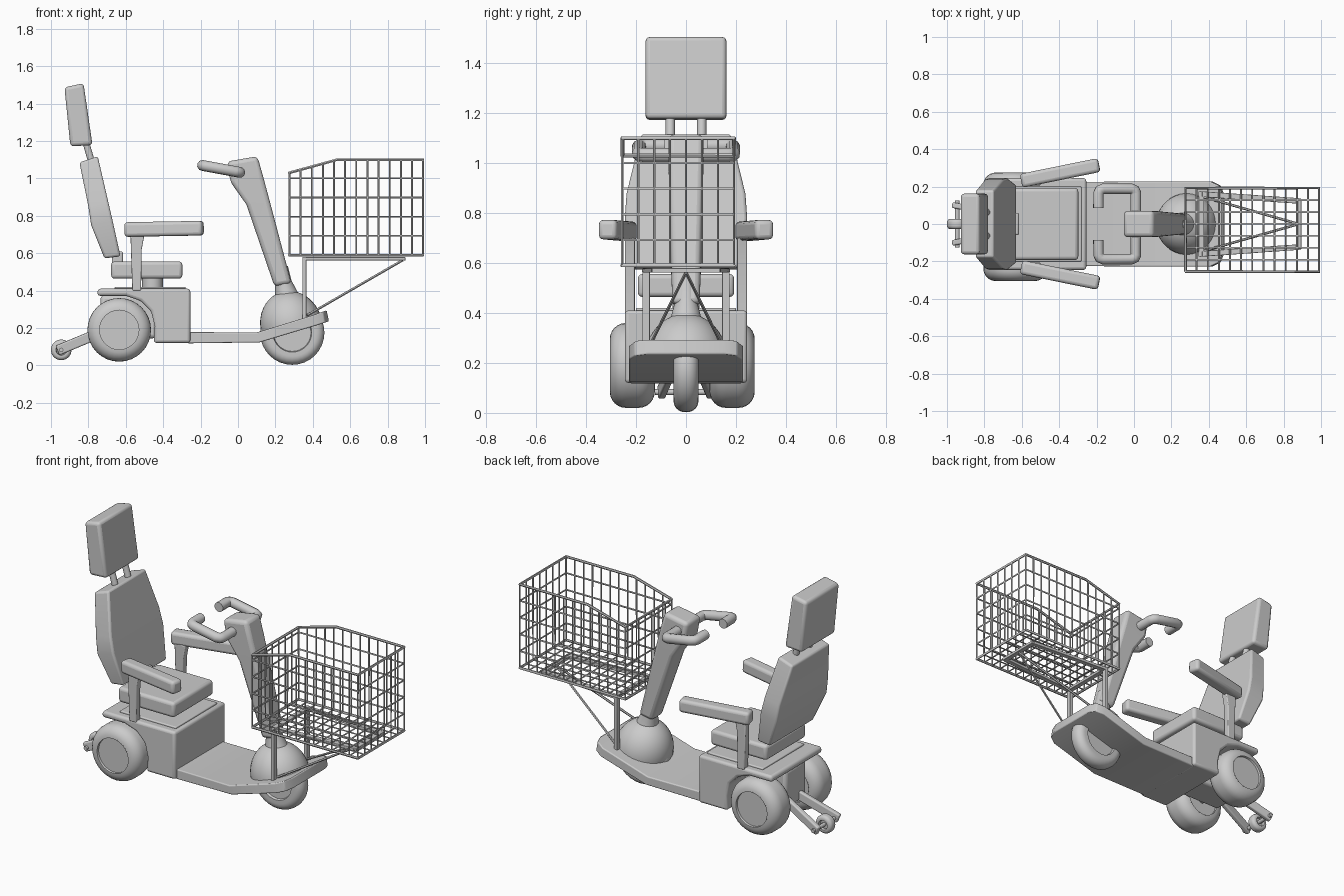
import bpy, bmesh
from math import sin, cos, pi, radians
from mathutils import Vector

if "Cube" in bpy.data.objects:
    bpy.data.objects.remove(bpy.data.objects["Cube"])


def finish(name, bm, bevel=0, seg=3, loc=(0, 0, 0), rot=(0, 0, 0), angle=35):
    bmesh.ops.recalc_face_normals(bm, faces=bm.faces)
    me = bpy.data.meshes.new(name)
    bm.to_mesh(me)
    bm.free()
    ob = bpy.data.objects.new(name, me)
    bpy.context.collection.objects.link(ob)
    ob.location, ob.rotation_euler = loc, rot
    if bevel:
        m = ob.modifiers.new("bevel", 'BEVEL')
        m.width, m.segments, m.limit_method, m.angle_limit = bevel, seg, 'ANGLE', radians(25)
    bpy.ops.object.select_all(action='DESELECT')
    ob.select_set(True)
    bpy.context.view_layer.objects.active = ob
    bpy.ops.object.shade_smooth_by_angle(angle=radians(angle))
    return ob


def box(name, loc, size, rot=(0, 0, 0), bevel=0.01):
    bm = bmesh.new()
    bmesh.ops.create_cube(bm, size=1)
    bmesh.ops.scale(bm, vec=size, verts=bm.verts)
    return finish(name, bm, bevel, loc=loc, rot=rot)


def prism(name, pts, y0, y1, bevel=0.01):
    """Extrude an x-z profile along y."""
    bm = bmesh.new()
    f = bm.faces.new([bm.verts.new((x, y0, z)) for x, z in pts])
    ex = bmesh.ops.extrude_face_region(bm, geom=[f])
    bmesh.ops.translate(bm, vec=(0, y1 - y0, 0),
                        verts=[v for v in ex["geom"] if isinstance(v, bmesh.types.BMVert)])
    return finish(name, bm, bevel)


def loft(name, sections, bevel):
    """Skin rectangles given as (back x-z, front x-z, half width)."""
    bm = bmesh.new()
    rings = []
    for (xa, za), (xb, zb), w in sections:
        rings.append([bm.verts.new(p) for p in
                      ((xa, -w, za), (xb, -w, zb), (xb, w, zb), (xa, w, za))])
    for a, b in zip(rings, rings[1:]):
        for i in range(4):
            j = (i + 1) % 4
            bm.faces.new((a[i], a[j], b[j], b[i]))
    bm.faces.new(rings[0])
    bm.faces.new(rings[-1])
    return finish(name, bm, bevel, angle=30)


def lathe(name, prof, loc, rot=(0, 0, 0), steps=32):
    """Revolve (radius, height) points around the local z axis."""
    bm = bmesh.new()
    vs = [bm.verts.new((r, 0, z)) for r, z in prof]
    es = [bm.edges.new(p) for p in zip(vs, vs[1:])]
    bmesh.ops.spin(bm, geom=vs + es, axis=(0, 0, 1), cent=(0, 0, 0), angle=2 * pi,
                   steps=steps, use_merge=True)
    bmesh.ops.remove_doubles(bm, verts=bm.verts, dist=1e-5)
    return finish(name, bm, loc=loc, rot=rot)


def rods(name, paths, r, res=1):
    """Round bars along polylines, joined into one mesh."""
    cu = bpy.data.curves.new(name, 'CURVE')
    cu.dimensions, cu.bevel_depth, cu.bevel_resolution, cu.use_fill_caps = '3D', r, res, True
    for path in paths:
        s = cu.splines.new('POLY')
        s.points.add(len(path) - 1)
        for p, c in zip(s.points, path):
            p.co = (*c, 1)
    ob = bpy.data.objects.new(name, cu)
    bpy.context.collection.objects.link(ob)
    bpy.ops.object.select_all(action='DESELECT')
    ob.select_set(True)
    bpy.context.view_layer.objects.active = ob
    bpy.ops.object.convert(target='MESH')
    bpy.ops.object.shade_smooth_by_angle(angle=radians(50))


def wheel(name, loc, R, half, c, hub):
    """Rounded tyre with a slightly recessed hub."""
    n = 6
    arc = [(R - c + c * sin(a), half - c + c * cos(a)) for a in
           [i * pi / 2 / n for i in range(n + 1)]]
    prof = [(0, half - 0.015), (hub, half - 0.015), (hub + 0.004, half)] + arc
    prof += [(r, -z) for r, z in reversed(prof)]
    return lathe(name, prof, loc, (pi / 2, 0, 0))


# Wheels
for s, n in ((1, "left"), (-1, "right")):
    wheel(f"rear_wheel_{n}", (-0.635, -0.015 + s * 0.2, 0.19), 0.17, 0.09, 0.065, 0.105)
wheel("front_wheel", (0.29, 0, 0.175), 0.172, 0.05, 0.045, 0.1)
rods("rear_axle", [[(-0.635, -0.25, 0.19), (-0.635, 0.22, 0.19)]], 0.025, 3)

# Anti-tip fork and small wheel
wheel("tip_wheel", (-0.945, 0, 0.083), 0.055, 0.028, 0.02, 0.025)
rods("tip_axle", [[(-0.945, -0.125, 0.083), (-0.945, 0.125, 0.083)]], 0.012, 2)
for s in (1, -1):
    a, b = Vector((-0.64, s * 0.04, 0.215)), Vector((-0.965, s * 0.1, 0.08))
    ob = box("tip_arm", (a + b) / 2, ((a - b).length, 0.03, 0.055), bevel=0.008)
    ob.rotation_euler = (a - b).to_track_quat('X', 'Z').to_euler()

# Rear body, cut away above the wheels, with a core between them
prism("rear_body", [(-0.255, 0.12), (-0.255, 0.41), (-0.75, 0.41), (-0.752, 0.372),
                    (-0.6, 0.372), (-0.52, 0.345), (-0.465, 0.29), (-0.445, 0.21),
                    (-0.45, 0.12)], -0.245, 0.245, 0.015)
box("motor_housing", (-0.585, -0.015, 0.26), (0.3, 0.2, 0.23), bevel=0.02)
box("body_lid", (-0.47, 0, 0.41), (0.38, 0.4, 0.02), bevel=0.006)

# Deck: bent profile with rounded front corners
bm = bmesh.new()
prof = [((-0.27, 0.118), (-0.27, 0.178), 0.225), ((0.115, 0.123), (0.1, 0.176), 0.228),
        ((0.42, 0.214), (0.405, 0.27), 0.228), ((0.465, 0.229), (0.455, 0.288), 0.205),
        ((0.486, 0.236), (0.474, 0.294), 0.15)]
loft("deck", prof, 0.006)

# Front dome, column and tiller
dome = [(0.165 * cos(a), 0.185 * sin(a)) for a in [i * pi / 20 for i in range(11)]]
lathe("front_dome", [(0, 0)] + dome, (0.285, 0, 0.215), (0, radians(-18), 0))
lathe("column_collar", [(0, 0), (0.065, 0), (0.045, 0.08), (0.045, 0.16), (0, 0.16)],
      (0.262, 0, 0.365), (0, radians(-14), 0))
loft("tiller", [((0.195, 0.422), (0.286, 0.438), 0.055), ((0.045, 0.86), (0.172, 0.87), 0.066),
                ((-0.04, 0.98), (0.137, 1.0), 0.07), ((-0.058, 1.09), (0.104, 1.118), 0.07)], 0.022)

# Handlebar loop with inward grips
bar = []
for x, y in ((0.01, 0), (0.01, 0.165), (0.003, 0.181), (-0.015, 0.188), (-0.165, 0.188),
             (-0.183, 0.181), (-0.19, 0.165), (-0.19, 0.085)):
    bar.append((x, y, 1.032 - 0.185 * (x - 0.01)))
rods("handlebar", [bar, [(x, -y, z) for x, y, z in bar]], 0.029, 3)

# Seat, pedestal, backrest, headrest
lathe("seat_pedestal", [(0, 0), (0.055, 0), (0.055, 0.07), (0, 0.07)], (-0.457, 0, 0.405))
box("seat", (-0.488, 0, 0.51), (0.38, 0.385, 0.092), bevel=0.018)
loft("backrest", [((-0.714, 0.572), (-0.628, 0.583), 0.21), ((-0.785, 0.75), (-0.672, 0.78), 0.245),
                  ((-0.8, 0.85), (-0.695, 0.88), 0.238), ((-0.848, 1.085), (-0.75, 1.118), 0.18)], 0.012)
box("back_bracket", (-0.645, 0, 0.56), (0.06, 0.12, 0.1))
rods("headrest_posts", [[(-0.775, y, 1.06), (-0.83, y, 1.25)] for y in (-0.063, 0.063)], 0.019, 3)
loft("headrest", [((-0.896, 1.171), (-0.778, 1.178), 0.162), ((-0.928, 1.487), (-0.826, 1.508), 0.162)],
     0.018)

# Armrests splayed outward, each on a post
for s in (1, -1):
    box("armrest", (-0.395, s * 0.273, 0.73), (0.425, 0.075, 0.078),
        (0, radians(-1), s * radians(11.5)), 0.018)
    prism("armrest_post", [(-0.565, 0.4), (-0.518, 0.4), (-0.515, 0.62), (-0.5, 0.7), (-0.575, 0.7)],
          s * 0.205, s * 0.245, 0.005)

# Basket of wire
X0, X1, Y0, Y1, Z0 = 0.275, 0.99, -0.255, 0.192, 0.59
NX, NY = 12, 7
xs = [X0 + (X1 - X0) * i / NX for i in range(NX + 1)]
ys = [Y0 + (Y1 - Y0) * i / NY for i in range(NY + 1)]
zs = [Z0 + 0.1025 * i for i in range(5)]


def top(x):
    return min(1.1, 1.03 + 0.07 * (x - X0) / 0.255)


wires = []
for x in xs:
    wires.append([(x, Y0, top(x)), (x, Y0, Z0), (x, Y1, Z0), (x, Y1, top(x))])
for y in ys:
    wires.append([(X0, y, top(X0)), (X0, y, Z0), (X1, y, Z0), (X1, y, 1.1)])
for z in zs:
    wires.append([(X0, Y0, z), (X1, Y0, z), (X1, Y1, z), (X0, Y1, z), (X0, Y0, z)])
rods("basket_wires", wires, 0.005)
rim = [(X0, Y0, 1.03), (0.53, Y0, 1.1), (X1, Y0, 1.1), (X1, Y1, 1.1), (0.53, Y1, 1.1),
       (X0, Y1, 1.03), (X0, Y0, 1.03)]
base = [(X0, Y0, Z0), (X1, Y0, Z0), (X1, Y1, Z0), (X0, Y1, Z0), (X0, Y0, Z0)]
rods("basket_rim", [rim, base], 0.008)

# Basket carrier: posts, top rails, braces
for s in (1, -1):
    box("carrier_post", (0.355, s * 0.16, 0.415), (0.022, 0.03, 0.33), bevel=0.003)
    box("carrier_rail", (0.615, s * 0.142, 0.57), (0.53, 0.03, 0.018),
        (0, 0, -s * radians(4)), 0.003)
for x, w in ((0.36, 0.33), (0.88, 0.27)):
    box("carrier_crossbar", (x, 0, 0.57), (0.03, w, 0.018), bevel=0.003)
rods("carrier_braces", [[(0.88, 0, 0.562), (0.37, s * 0.145, 0.268)] for s in (1, -1)], 0.007)
